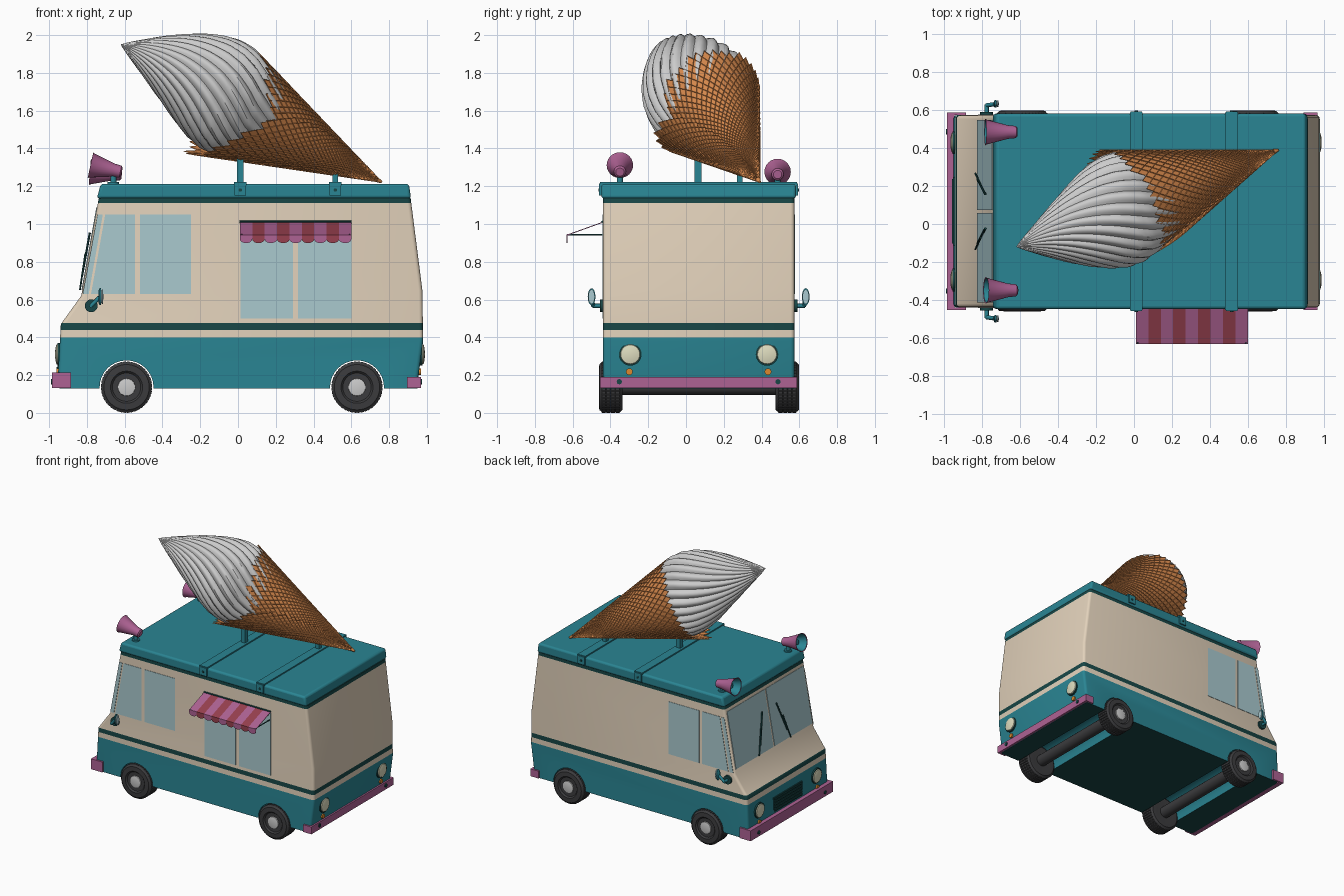
import bpy, bmesh
from math import sin, cos, pi, radians, tan
from mathutils import Vector as V

if "Cube" in bpy.data.objects:
    bpy.data.objects.remove(bpy.data.objects["Cube"])

def mat(name, *srgb):
    m = bpy.data.materials.new(name)
    m.diffuse_color = [(c / 255) ** 2.2 for c in srgb] + [1]
    m.use_nodes = True
    m.node_tree.nodes["Principled BSDF"].inputs["Base Color"].default_value = m.diffuse_color
    return m

TEAL, BEIGE = mat("teal", 46, 132, 146), mat("beige", 226, 209, 186)
DARK, PINK = mat("dark_green", 30, 72, 72), mat("pink", 172, 98, 146)
RED, GLASS = mat("red", 150, 66, 80), mat("glass", 168, 200, 206)
WAFFLE, RUBBER = mat("waffle", 214, 136, 78), mat("rubber", 62, 62, 64)
CREAM, ORANGE = mat("lamp", 222, 220, 190), mat("orange", 220, 135, 50)
YC, Y0, Y1 = 0.067, -0.44, 0.574          # body centre line and side planes

def finish(name, bm, *mats):
    bmesh.ops.remove_doubles(bm, verts=bm.verts, dist=1e-5)
    bmesh.ops.recalc_face_normals(bm, faces=bm.faces)
    me = bpy.data.meshes.new(name)
    bm.to_mesh(me)
    bm.free()
    for m in mats:
        me.materials.append(m)
    ob = bpy.data.objects.new(name, me)
    bpy.context.collection.objects.link(ob)
    return ob

def prism_bm(pts, vec):
    bm = bmesh.new()
    f = bm.faces.new([bm.verts.new(p) for p in pts])
    ext = bmesh.ops.extrude_face_region(bm, geom=[f], use_keep_orig=True)["geom"]
    bmesh.ops.translate(bm, vec=vec, verts=[g for g in ext if isinstance(g, bmesh.types.BMVert)])
    return bm

def prism(name, pts, vec, m):
    return finish(name, prism_bm(pts, vec), m)

def box(name, x0, x1, y0, y1, z0, z1, m):
    return prism(name, [(x0, y0, z0), (x1, y0, z0), (x1, y1, z0), (x0, y1, z0)], (0, 0, z1 - z0), m)

def lathe(name, prof, loc, axis, m, seg=24, tread=False):
    bm = bmesh.new()
    q = V(axis).to_track_quat('Z', 'Y')
    rings = [[bm.verts.new(V(loc) + q @ V((r * cos(2 * pi * i / seg), r * sin(2 * pi * i / seg), h)))
              for i in range(seg)] for r, h in prof]
    rmax, outer = max(r for r, h in prof), []
    for (ra, _), (rb, _), a, b in zip(prof, prof[1:], rings, rings[1:]):
        for i in range(seg):
            f = bm.faces.new((a[i], a[i - 1], b[i - 1], b[i]))
            if min(ra, rb) > rmax - 1e-4:
                outer.append(f)
    if tread:
        bmesh.ops.recalc_face_normals(bm, faces=bm.faces)
        bmesh.ops.inset_individual(bm, faces=outer, thickness=0.003, depth=0.005)
    return finish(name, bm, *([m] if m else []))

def rod(name, a, b, r, m, seg=12):
    h = (V(b) - V(a)).length
    return lathe(name, [(0, 0), (r, 0), (r, h), (0, h)], a, V(b) - V(a), m, seg)

# Body shell: side profile with wheel arches, extruded across and split into colour bands
WX, WZ = (-0.59, 0.63), 0.14
prof = [(-0.945, 0.13)]
for cx in WX:
    prof += [(cx - 0.143 * cos(pi * i / 16), 0.135 + (0.143 * sin(pi * i / 16) if 0 < i < 16 else -0.005))
             for i in range(17)]
prof += [(0.95, 0.13), (0.956, 0.2), (0.98, 0.38), (0.976, 0.65), (0.914, 1.137),
         (-0.737, 1.137), (-0.83, 0.62), (-0.938, 0.47), (-0.953, 0.2)]
bm = prism_bm([(x, Y0, z) for x, z in prof], (0, Y1 - Y0, 0))
ends = [e for e in bm.edges if abs(e.verts[0].co.y - e.verts[1].co.y) < 1e-4
        and all(v.co.x < -0.73 or v.co.x > 0.9 for v in e.verts)
        and abs(e.verts[0].co.z - e.verts[1].co.z) > 0.05]
bmesh.ops.bevel(bm, geom=ends, offset=0.02, segments=3, affect='EDGES', profile=0.5)
LEVELS = (0.40, 0.44, 0.475, 1.112)
for z in LEVELS:
    bmesh.ops.bisect_plane(bm, geom=bm.verts[:] + bm.edges[:] + bm.faces[:], plane_co=(0, 0, z), plane_no=(0, 0, 1))
bm.normal_update()
for f in bm.faces:
    z = f.calc_center_median().z
    f.material_index = (0, 1, 2, 1, 2)[sum(z > l for l in LEVELS)]
    if all(v.co.z < 0.131 for v in f.verts):
        f.material_index = 2
finish("body", bm, TEAL, BEIGE, DARK)

# Roof cap with rounded edges
roof = prism("roof", [(-0.747, Y0 - 0.008, 1.135), (0.916, Y0 - 0.008, 1.135), (0.905, Y0 - 0.008, 1.212),
                      (-0.727, Y0 - 0.008, 1.212)], (0, Y1 - Y0 + 0.016, 0), TEAL)
bv = roof.modifiers.new("round", 'BEVEL')
bv.width, bv.segments = 0.015, 3

# Roof straps with side lugs, and the posts under the cone
for x in (0.012, 0.515):
    box("roof_strap", x - 0.034, x + 0.034, Y0 - 0.014, Y1 + 0.014, 1.205, 1.222, TEAL)
    for y, s in ((Y0 - 0.008, -1), (Y1 + 0.008, 1)):
        box("strap_lug", x - 0.03, x + 0.03, y, y + s * 0.012, 1.15, 1.215, TEAL)
        rod("lug_bolt", (x, y, 1.18), (x, y + s * 0.016, 1.18), 0.009, DARK)
box("tall_post", -0.005, 0.03, 0.045, 0.082, 1.2, 1.46, TEAL)
box("short_post", 0.5, 0.53, 0.27, 0.3, 1.2, 1.3, TEAL)

# Side windows on both sides, serving window on the front side only
CAB = [[(-0.822, 0.63), (-0.79, 0.63), (-0.716, 1.05), (-0.743, 1.05)],
       [(-0.778, 0.63), (-0.545, 0.63), (-0.545, 1.05), (-0.703, 1.05)],
       [(-0.52, 0.63), (-0.25, 0.63), (-0.25, 1.05), (-0.52, 1.05)]]
SERVE = [[(a, 0.5), (b, 0.5), (b, 1.0), (a, 1.0)] for a, b in ((0.012, 0.29), (0.318, 0.6))]
for y, s, panes in ((Y0, -1, CAB + SERVE), (Y1, 1, CAB)):
    for p in panes:
        prism("side_window", [(x, y, z) for x, z in p], (0, s * 0.003, 0), GLASS)

# Windscreen halves and wipers on the sloping front
def front(y, z, out=0.0):
    return V((-0.83 + (z - 0.62) * 0.18 - out, y, z + out * 0.18))
for a, b, s in ((Y0 + 0.025, YC - 0.008, -1), (YC + 0.008, Y1 - 0.025, 1)):
    prism("windscreen", [front(a, 0.65), front(b, 0.65), front(b, 1.09), front(a, 1.09)], (-0.004, 0, 0.001), GLASS)
    y = YC + s * 0.2
    rod("wiper_arm", front(y, 0.65, 0.012), front(y - s * 0.06, 0.84, 0.018), 0.005, DARK, 8)
    rod("wiper_blade", front(y - s * 0.03, 0.72, 0.014), front(y - s * 0.11, 0.95, 0.014), 0.006, DARK, 8)

# Bumpers: plate with wrapped ends and bolts
for name, xo, xi, xe, zt in (("front_bumper", -0.985, -0.948, -0.885, 0.215), ("rear_bumper", 0.968, 0.945, 0.895, 0.19)):
    box(name, xo, xi, Y0 - 0.014, Y1 + 0.014, 0.132, zt, PINK)
    for y, s in ((Y0, -1), (Y1, 1)):
        box(name + "_end", xo, xe, y, y + s * 0.014, 0.132, zt, PINK)
        yb = YC + s * 0.42
        rod("bumper_bolt", (xo, yb, 0.165), (xo + (0.006 if xo > 0 else -0.006), yb, 0.165), 0.014, DARK)

# Lamps at both ends, grille at the nose
for x, d in ((-0.948, -1), (0.969, 1)):
    for s in (-1, 1):
        y = YC + s * 0.362
        rod("lamp_rim", (x - d * 0.02, y, 0.31), (x + d * 0.008, y, 0.31), 0.06, DARK, 28)
        lathe("lamp_lens", [(0.053, 0), (0.05, 0.008), (0.03, 0.013), (0, 0.015)], (x + d * 0.006, y, 0.31), (d, 0, 0), CREAM, 28)
        xs = x + (0 if d < 0 else -0.014)
        rod("indicator", (xs, y + s * 0.005, 0.218), (xs + d * 0.014, y + s * 0.005, 0.218), 0.018, ORANGE, 16)
box("grille", -0.955, -0.93, YC - 0.18, YC + 0.18, 0.225, 0.34, DARK)
for i in range(5):
    box("grille_slat", -0.961, -0.94, YC - 0.17, YC + 0.17, 0.234 + i * 0.022, 0.243 + i * 0.022, DARK)

# Wheels and axles
for x in WX:
    rod("axle", (x, -0.35, WZ), (x, 0.48, WZ), 0.045, RUBBER, 20)
    for y, s in ((-0.335, -1), (0.473, 1)):
        lathe("tyre", [(0, 0.01), (0.08, 0), (0.12, 0.002), (0.131, 0.014), (0.131, 0.04), (0.131, 0.064), (0.131, 0.088),
                       (0.131, 0.112), (0.12, 0.124), (0.085, 0.126), (0.075, 0.115), (0, 0.112)],
              (x, y, 0.136), (0, s, 0), RUBBER, 44, True)
        lathe("hub", [(0.048, 0.1), (0.045, 0.122), (0.025, 0.126), (0, 0.126)], (x, y, 0.136), (0, s, 0), None)

# Wing mirrors
for y, s in ((Y0, -1), (Y1, 1)):
    rod("mirror_base", (-0.777, y, 0.567), (-0.777, y + s * 0.016, 0.567), 0.034, DARK, 20)
    rod("mirror_arm", (-0.777, y, 0.567), (-0.777, y + s * 0.055, 0.567), 0.011, TEAL)
    rod("mirror_stem", (-0.777, y + s * 0.052, 0.567), (-0.735, y + s * 0.058, 0.61), 0.011, TEAL)
    for name, r, x, m in (("mirror_head", 1, -0.74, TEAL), ("mirror_glass", 0.85, -0.728, GLASS)):
        ob = lathe(name, [(0, 0), (0.035 * r, 0.002), (0.045 * r, 0.008), (0.045 * r, 0.014), (0, 0.015)], (0, 0, 0), (1, 0, 0), m)
        ob.location, ob.scale = (x, y + s * 0.06, 0.615), (1, 0.45, 1)

# Roof horns: pink bell with teal inside on a small bracket
for y, z, up in ((-0.35, 1.275, 0.22), (0.485, 1.262, 0.08)):
    base, ax = (-0.615, y, z), (-1, 0, up)
    lathe("horn", [(0, 0), (0.022, 0), (0.032, 0.008), (0.036, 0.05), (0.066, 0.165), (0.07, 0.17), (0.064, 0.168)], base, ax, PINK)
    lathe("horn_inside", [(0.064, 0.168), (0.03, 0.06), (0, 0.06)], base, ax, TEAL)
    lathe("horn_driver", [(0.026, 0.06), (0.02, 0.13), (0, 0.135)], base, ax, TEAL, 16)
    rod("horn_stand", (-0.66, y, 1.2), (-0.66, y, z), 0.016, TEAL)
    rod("horn_foot", (-0.66, y, 1.21), (-0.66, y, 1.222), 0.03, TEAL)

# Striped awning with scalloped valance and support rods
AW = 0.59 / 9
for i in range(9):
    x0, x1, m = 0.01 + i * AW, 0.01 + (i + 1) * AW, (PINK, RED)[i % 2]
    prism("awning_stripe", [(x0, Y0, 1.012), (x1, Y0, 1.012), (x1, -0.632, 0.943), (x0, -0.632, 0.943)], (0, 0, -0.005), m)
    arc = [((x0 + x1) / 2 + AW / 2 * cos(pi * k / 10), -0.632, 0.92 - 0.021 * sin(pi * k / 10)) for k in range(11)]
    prism("awning_scallop", [(x0, -0.632, 0.943), (x1, -0.632, 0.943)] + arc, (0, 0.004, 0), m)
rod("awning_rail", (0.008, Y0 - 0.003, 1.012), (0.602, Y0 - 0.003, 1.012), 0.006, DARK, 8)
for x in (0.02, 0.59):
    rod("awning_rod", (x, Y0, 0.943), (x, -0.63, 0.943), 0.004, DARK, 8)

# Giant cone: axis from its point, then near / up directions around it
TIP = V((0.76, 0.39, 1.222))
A = V((-1.38, -0.51, 0.728)).normalized()
W = (V((0, -1, 0)) - A * -A.y).normalized()
U = A.cross(W)
K = tan(radians(18.2))
def around(s, r, t):
    return TIP + A * s + W * (r * cos(t)) + U * (r * sin(t))
def lerp(keys, x):
    for (a, p), (b, q) in zip(keys, keys[1:]):
        if x <= b:
            return p + (q - p) * max(0, (x - a) / (b - a))
    return keys[-1][1]

# Waffle of recessed diamonds, wrapped past a full turn so its edge overlaps as a flap
RIM = [(-40, 0.76), (0, 0.78), (45, 0.9), (90, 0.94), (180, 0.98), (270, 1.0), (320, 0.95), (349, 0.86),
       (380, 0.67), (400, 0.4), (425, 0.1)]
bm, grid = bmesh.new(), {}
def node(i, j):
    if (i, j) not in grid:
        s, deg = 0.02 * 1.042 ** j, -40 + i * 4.5
        r = s * (K - 0.022 + 0.04 * (deg + 40) / 460) + 0.004
        grid[i, j] = bm.verts.new(around(s, r, radians(deg)))
    return grid[i, j]
for i in range(1, 104):
    for j in range(1, 98):
        if (i + j) % 2 == 0 and 0.02 * 1.042 ** j < lerp(RIM, -40 + i * 4.5):
            bm.faces.new((node(i - 1, j), node(i, j - 1), node(i + 1, j), node(i, j + 1)))
bmesh.ops.remove_doubles(bm, verts=bm.verts, dist=1e-5)
bmesh.ops.recalc_face_normals(bm, faces=bm.faces)
bmesh.ops.inset_individual(bm, faces=bm.faces[:], thickness=0.0025, depth=-0.004)
finish("waffle_cone", bm, WAFFLE)
lathe("cone_point", [(0, -0.004), (0.007, 0), (0.014, 0.03), (0, 0.035)], TIP, A, WAFFLE, 16)

# Swirled ice cream with twisted flutes
SWIRL = [(0.65, 0.18), (0.78, 0.24), (0.9, 0.28), (0.98, 0.293), (1.06, 0.287), (1.15, 0.262), (1.25, 0.22), (1.35, 0.172),
         (1.45, 0.118), (1.55, 0.06), (1.61, 0.024), (1.642, 0.001)]
bm, N, FL = bmesh.new(), 144, 24
rings = []
for j in range(45):
    s = 0.65 + 0.992 * j / 44
    r, bend = lerp(SWIRL, s), max(0, sin(pi * (s - 0.9) / 0.742))
    rings.append([bm.verts.new(around(s, r * (0.95 + 0.08 * abs(sin(FL * pi * k / N))), 2 * pi * k / N + 1.7 * s)
                               + U * 0.035 * bend + W * 0.015 * bend) for k in range(N)])
for a, b in zip(rings, rings[1:]):
    for k in range(N):
        bm.faces.new((a[k - 1], a[k], b[k], b[k - 1]))
finish("ice_cream", bm)

# Smooth shading with kept edges on everything but the waffle
for ob in bpy.data.objects:
    ob.select_set(ob.name != "waffle_cone")
bpy.context.view_layer.objects.active = roof
bpy.ops.object.shade_smooth_by_angle(angle=radians(32))
